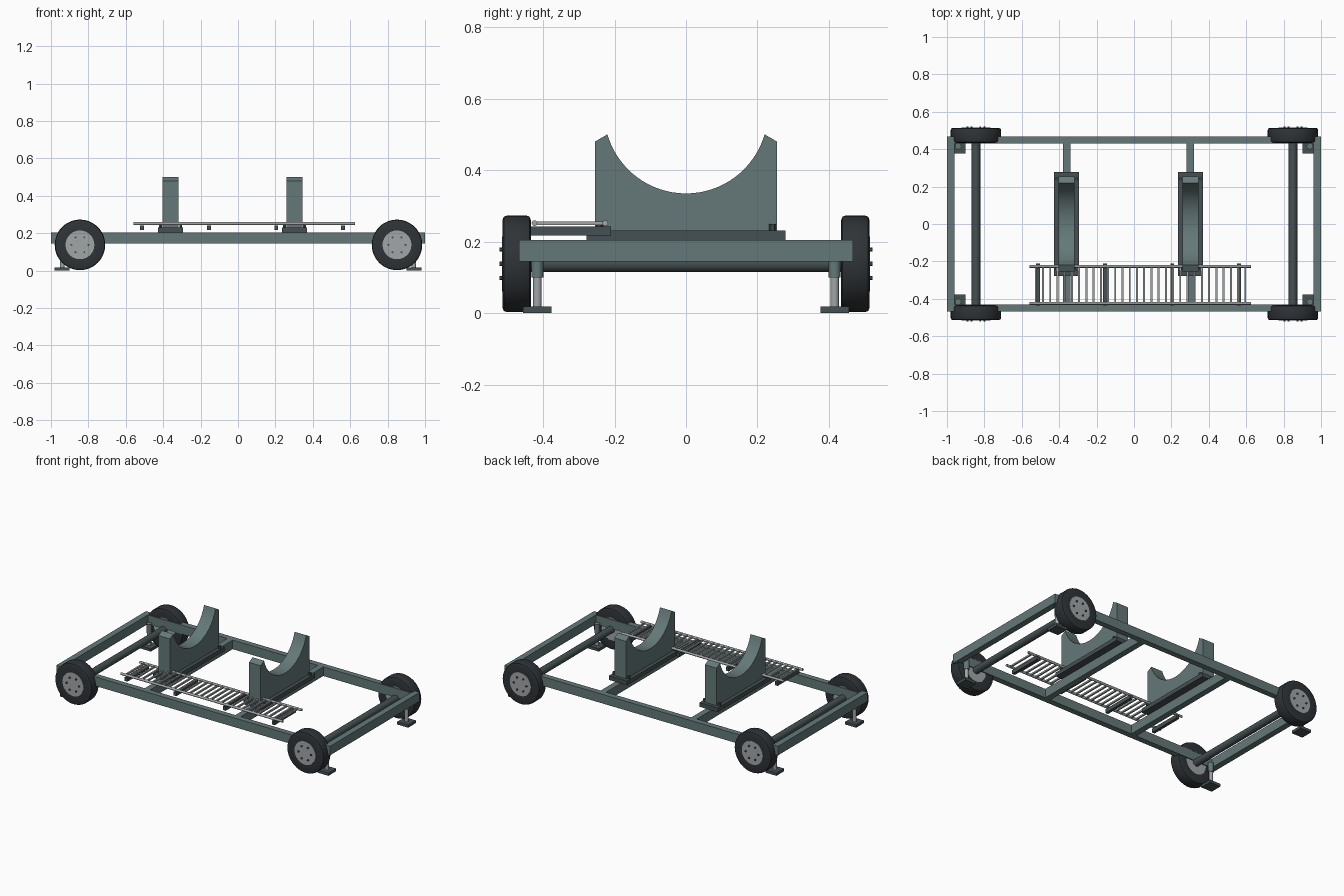
import bpy, bmesh, math
from mathutils import Vector, Matrix

if "Cube" in bpy.data.objects:
    bpy.data.objects.remove(bpy.data.objects["Cube"])


def material(name, color):
    m = bpy.data.materials.new(name)
    m.diffuse_color = (*color, 1)
    m.use_nodes = True
    m.node_tree.nodes["Principled BSDF"].inputs["Base Color"].default_value = m.diffuse_color
    return m


PAINT = material("painted_steel", (0.13, 0.19, 0.19))
DARK = material("dark_steel", (0.06, 0.08, 0.085))
RUBBER = material("rubber", (0.028, 0.033, 0.038))
METAL = material("bare_metal", (0.36, 0.38, 0.39))


def finish(name, bm, mat, smooth=False):
    bmesh.ops.recalc_face_normals(bm, faces=bm.faces)
    me = bpy.data.meshes.new(name)
    bm.to_mesh(me)
    bm.free()
    me.materials.append(mat)
    ob = bpy.data.objects.new(name, me)
    bpy.context.collection.objects.link(ob)
    if smooth:
        bpy.ops.object.select_all(action='DESELECT')
        ob.select_set(True)
        bpy.context.view_layer.objects.active = ob
        bpy.ops.object.shade_smooth_by_angle(angle=math.radians(35))
    return ob


def box(name, x, y, z, mat):
    """Box from (min, max) pairs."""
    bm = bmesh.new()
    lo, hi = Vector((x[0], y[0], z[0])), Vector((x[1], y[1], z[1]))
    size = hi - lo
    bmesh.ops.create_cube(bm, size=1, matrix=Matrix.Translation((lo + hi) / 2) @ Matrix.Diagonal((*size, 1)))
    return finish(name, bm, mat)


def rod(name, a, b, r, mat, sides=24):
    """Cylinder between two points."""
    a, b = Vector(a), Vector(b)
    d = b - a
    bm = bmesh.new()
    rot = d.to_track_quat('Z', 'Y').to_matrix().to_4x4()
    bmesh.ops.create_cone(bm, cap_ends=True, segments=sides, radius1=r, radius2=r,
                          depth=d.length, matrix=Matrix.Translation((a + b) / 2) @ rot)
    return finish(name, bm, mat, sides > 8)


def tyre(name, x, z, sign):
    """Tyre ring revolved about the y axis."""
    profile = [(0.075, 0.436), (0.122, 0.434), (0.132, 0.438), (0.135, 0.446),
               (0.135, 0.502), (0.132, 0.510), (0.122, 0.514), (0.075, 0.512)]
    bm = bmesh.new()
    n = 48
    rings = []
    for i in range(n):
        a = math.tau * i / n
        rings.append([bm.verts.new((x + r * math.cos(a), sign * y, z + r * math.sin(a)))
                      for r, y in profile])
    for i in range(n):
        p, q = rings[i], rings[(i + 1) % n]
        for j in range(len(profile)):
            k = (j + 1) % len(profile)
            bm.faces.new((p[j], p[k], q[k], q[j]))
    return finish(name, bm, RUBBER, True)


def saddle(x):
    """Upright cradle block with a circular hollow on top."""
    outline = [(-0.255, 0.23), (0.255, 0.23), (0.255, 0.48)]
    cz, r = 0.564, 0.229
    half = math.asin(0.22 / r)
    for i in range(33):
        a = half - 2 * half * i / 32
        outline.append((r * math.sin(a), cz - r * math.cos(a)))
    outline.append((-0.255, 0.48))
    bm = bmesh.new()
    face = bm.faces.new([bm.verts.new((x - 0.0425, y, z)) for y, z in outline])
    ext = bmesh.ops.extrude_face_region(bm, geom=[face])
    bmesh.ops.translate(bm, vec=(0.085, 0, 0),
                        verts=[v for v in ext['geom'] if isinstance(v, bmesh.types.BMVert)])
    return finish("saddle", bm, PAINT, True)


# Chassis frame
Z = (0.145, 0.205)
for s in (-1, 1):
    box("side_rail", (-0.96, 0.96), sorted((s * 0.43, s * 0.468)), Z, PAINT)
    box("end_rail", sorted((s * 0.96, s)), (-0.468, 0.468), Z, PAINT)

# Cross members with saddles, base plates and bolts
for x in (-0.36, 0.302):
    box("cross_member", (x - 0.02, x + 0.02), (-0.43, 0.43), Z, PAINT)
    box("saddle_base", (x - 0.067, x + 0.067), (-0.278, 0.278), (0.205, 0.232), DARK)
    saddle(x)
    for dx in (-0.054, 0.054):
        for y in (-0.242, 0.242):
            rod("base_bolt", (x + dx, y, 0.23), (x + dx, y, 0.249), 0.009, DARK, 6)

# Axles and wheels
WZ = 0.138
for x in (-0.845, 0.85):
    rod("axle", (x, -0.44, WZ), (x, 0.44, WZ), 0.023, DARK)
    for s in (-1, 1):
        tyre("tyre", x, WZ, s)
        rod("wheel_hub", (x, s * 0.437, WZ), (x, s * 0.515, WZ), 0.077, METAL, 40)
        for i in range(6):
            a = math.tau * i / 6
            bx, bz = x + 0.046 * math.cos(a), WZ + 0.046 * math.sin(a)
            rod("wheel_bolt", (bx, s * 0.51, bz), (bx, s * 0.522, bz), 0.006, DARK, 6)

# Corner stabiliser legs
for sx in (-1, 1):
    for sy in (-1, 1):
        x, y = sx * 0.94, sy * 0.416
        rod("leg_sleeve", (x, y, 0.1), (x, y, 0.16), 0.017, PAINT)
        rod("leg_rod", (x, y, 0.015), (x, y, 0.11), 0.012, METAL)
        box("foot_pad", (x - 0.04, x + 0.04), (y - 0.04, y + 0.04), (0, 0.018), DARK)

# Front walkway: brackets, rails and rungs
for x in (-0.513, -0.155, 0.205, 0.562):
    box("walkway_bracket", (x - 0.01, x + 0.01), (-0.435, -0.21), (0.217, 0.242), DARK)
for y in (-0.226, -0.424):
    rod("walkway_rail", (-0.558, y, 0.252), (0.625, y, 0.252), 0.008, METAL, 12)
for i in range(30):
    x = -0.525 + i * 1.12 / 29
    box("walkway_rung", (x - 0.005, x + 0.005), (-0.424, -0.226), (0.247, 0.257), METAL)
